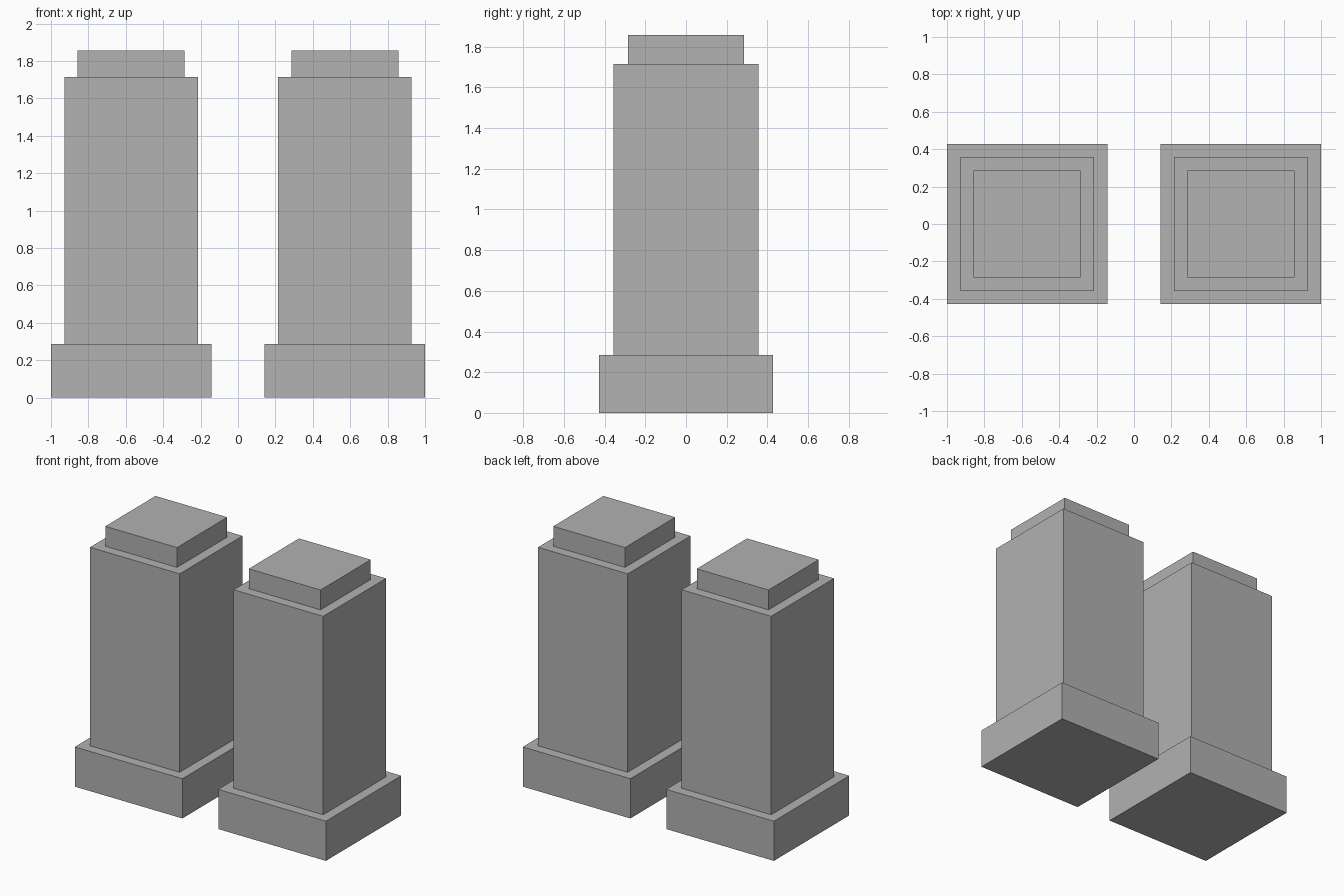
import bpy

cube = bpy.data.objects.get("Cube")
if cube:
    bpy.data.objects.remove(cube, do_unlink=True)

# Single stone colour
GREY = (0.445, 0.445, 0.445, 1.0)
stone = bpy.data.materials.new("grey_stone")
stone.use_nodes = True
stone.diffuse_color = GREY
stone.node_tree.nodes["Principled BSDF"].inputs["Base Color"].default_value = GREY

UNIT = 1 / 14  # every dimension is a whole number of these


def block(name, x, width, bottom, top):
    """Square block centred on x, given in units."""
    bpy.ops.mesh.primitive_cube_add(
        size=1, location=(x * UNIT, 0, (bottom + top) / 2 * UNIT))
    obj = bpy.context.object
    obj.name = obj.data.name = name
    obj.scale = (width * UNIT, width * UNIT, (top - bottom) * UNIT)
    bpy.ops.object.transform_apply(location=False, rotation=False, scale=True)
    obj.data.materials.append(stone)


# Two matching pillars: wide plinth, tall shaft, small cap
for side, x in (("left", 8), ("right", -8)):
    block(side + "_plinth", x, 12, 0, 4)
    block(side + "_shaft", x, 10, 4, 24)
    block(side + "_cap", x, 8, 24, 26)
